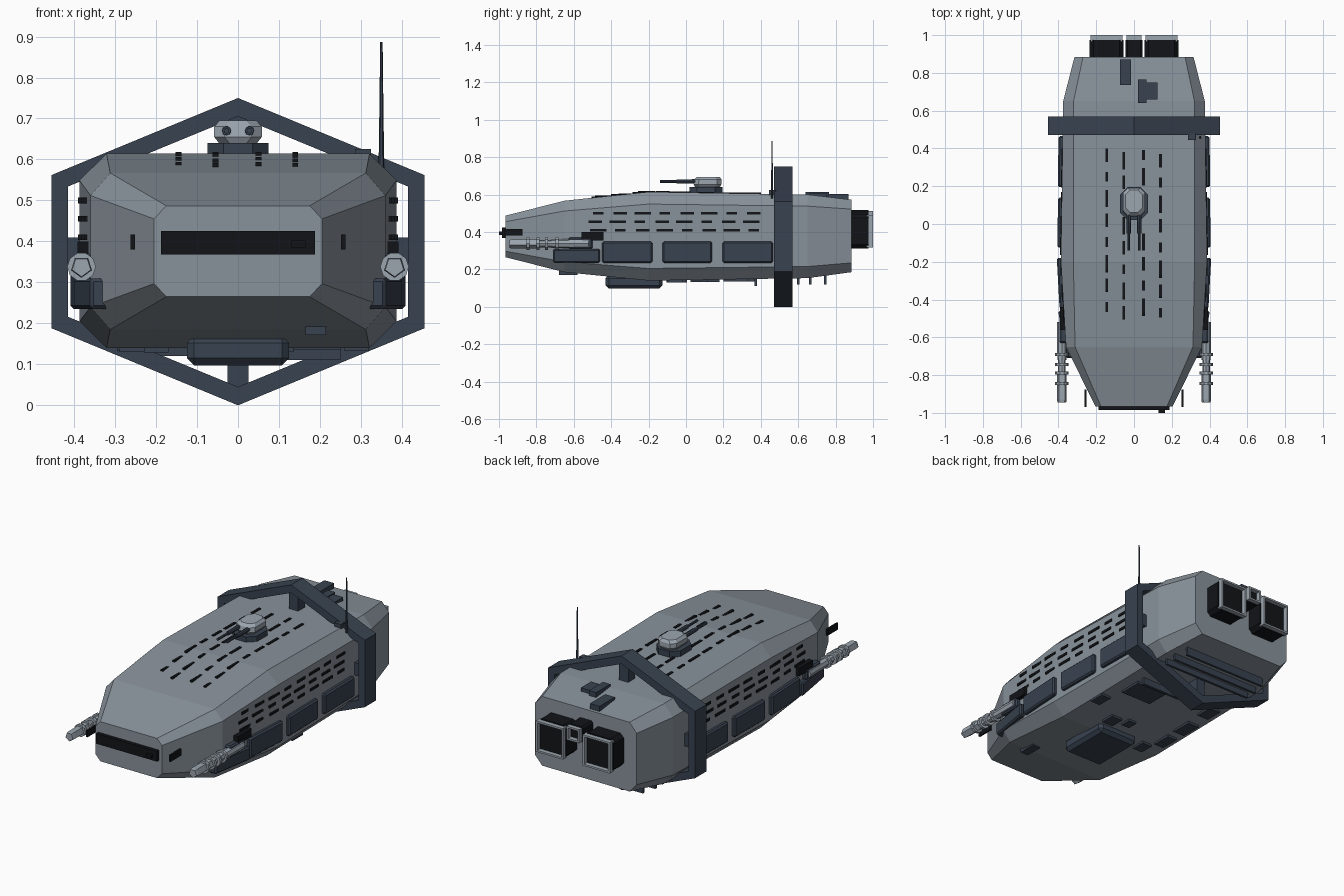
import bpy, bmesh
from math import sin, cos, pi

if "Cube" in bpy.data.objects:
    bpy.data.objects.remove(bpy.data.objects["Cube"])


def material(name, rgb):
    m = bpy.data.materials.new(name)
    m.diffuse_color = (*rgb, 1)
    m.use_nodes = True
    m.node_tree.nodes["Principled BSDF"].inputs["Base Color"].default_value = m.diffuse_color
    return m


HULL = material("hull_grey", (0.25, 0.29, 0.33))
LIGHT = material("light_metal", (0.33, 0.38, 0.43))
DARK = material("dark_blue_grey", (0.04, 0.055, 0.08))
BLACK = material("black", (0.006, 0.007, 0.009))


def finish(name, bm, mat, bevel=0):
    bmesh.ops.recalc_face_normals(bm, faces=bm.faces[:])
    me = bpy.data.meshes.new(name)
    bm.to_mesh(me)
    bm.free()
    me.materials.append(mat)
    ob = bpy.data.objects.new(name, me)
    bpy.context.collection.objects.link(ob)
    if bevel:
        b = ob.modifiers.new("bevel", 'BEVEL')
        b.width, b.segments = bevel, 1
    return ob


def loft(name, sections, mat, closed=False, bevel=0):
    """Skin equal-length loops; cap both ends, or join last to first."""
    bm = bmesh.new()
    rows = [[bm.verts.new(p) for p in s] for s in sections]
    n = len(rows[0])
    pairs = list(zip(rows, rows[1:])) + ([(rows[-1], rows[0])] if closed else [])
    for a, b in pairs:
        for i in range(n):
            j = (i + 1) % n
            bm.faces.new((a[i], a[j], b[j], b[i]))
    if not closed:
        bm.faces.new(rows[0])
        bm.faces.new(rows[-1])
    return finish(name, bm, mat, bevel)


def box(name, x0, x1, y0, y1, z0, z1, mat, bevel=0):
    s = [[(x0, y0, z), (x1, y0, z), (x1, y1, z), (x0, y1, z)] for z in (z0, z1)]
    return loft(name, s, mat, bevel=bevel)


def turned(name, x, z, profile, mat, n=8, phase=0.0):
    """Turned part along y from (y, radius) pairs."""
    s = [[(x + r * cos(2 * pi * i / n + phase), y, z + r * sin(2 * pi * i / n + phase))
          for i in range(n)] for y, r in profile]
    return loft(name, s, mat)


def octagon(x0, x1, z0, z1, cx, cz):
    return [(x0 + cx, z0), (x1 - cx, z0), (x1, z0 + cz), (x1, z1 - cz),
            (x1 - cx, z1), (x0 + cx, z1), (x0, z1 - cz), (x0, z0 + cz)]


def frame(name, outer, inner, y0, y1, mat):
    """Hollow frame in the xz plane, extruded along y."""
    s = [[(x, y, z) for x, z in p] for p, y in
         ((outer, y0), (outer, y1), (inner, y1), (inner, y0))]
    return loft(name, s, mat, closed=True)


# Hull stations: y, half width, top, bottom, chamfer x, chamfer z
ST = [(-0.965, 0.205, 0.487, 0.265, 0.03, 0.032),
      (-0.65, 0.36, 0.567, 0.185, 0.048, 0.055),
      (-0.2, 0.387, 0.614, 0.14, 0.066, 0.065),
      (0.65, 0.375, 0.600, 0.153, 0.055, 0.062),
      (0.885, 0.315, 0.572, 0.185, 0.045, 0.05)]
loft("hull", [[(x, y, z) for x, z in octagon(-w, w, b, t, cx, cz)]
              for y, w, t, b, cx, cz in ST], HULL)


def hull_at(y):
    for a, b in zip(ST, ST[1:]):
        if y <= b[0]:
            k = (y - a[0]) / (b[0] - a[0])
            return [p + (q - p) * k for p, q in zip(a, b)][1:4]
    return ST[-1][1:4]


# Front viewport slit, its lamp, and cheek fins
box("front_slit", -0.188, 0.188, -0.985, -0.955, 0.368, 0.425, BLACK)
box("front_lamp", 0.13, 0.165, -1.0, -0.98, 0.385, 0.402, BLACK)
for s in (-1, 1):
    box("cheek_fin", s * 0.252, s * 0.262, -0.97, -0.875, 0.38, 0.417, BLACK)

# Hexagonal ring with its struts
HEX = [(0, 0.75), (0.455, 0.562), (0.455, 0.188), (0, 0), (-0.455, 0.188), (-0.455, 0.562)]
INN = [(0, 0.705), (0.415, 0.534), (0.415, 0.216), (0, 0.045), (-0.415, 0.216), (-0.415, 0.534)]
frame("hexagonal_ring", HEX, INN, 0.47, 0.57, DARK)
box("ring_strut_top", -0.028, 0.028, 0.49, 0.55, 0.59, 0.71, DARK)
box("ring_strut_bottom", -0.026, 0.026, 0.49, 0.55, 0.04, 0.16, DARK)
for s in (-1, 1):
    box("ring_strut_side", s * 0.37, s * 0.42, 0.49, 0.55, 0.34, 0.41, DARK)

# Engines: chamfered black blocks with a light frame at the nozzle
for name, x0, x1, z0, z1 in (("engine_left", -0.235, -0.055, 0.312, 0.497),
                             ("engine_right", 0.055, 0.235, 0.312, 0.497),
                             ("engine_small", -0.045, 0.045, 0.43, 0.518)):
    c = (x1 - x0) * 0.12
    p = octagon(x0, x1, z0, z1, c, c)
    loft(name, [[(x, y, z) for x, z in p] for y in (0.87, 0.975)], BLACK)
    e, f = 0.006, 0.016
    o = [(x0 + e, z0 + e), (x1 - e, z0 + e), (x1 - e, z1 - e), (x0 + e, z1 - e)]
    i = [(x0 + f, z0 + f), (x1 - f, z0 + f), (x1 - f, z1 - f), (x0 + f, z1 - f)]
    frame(name + "_frame", o, i, 0.965, 1.0, LIGHT)

# Side armour panels following the hull, and side guns
for s in (-1, 1):
    for y0, y1, z1, t in ((-0.71, -0.46, 0.31, 0.03), (-0.45, -0.18, 0.348, 0.022),
                          (-0.125, 0.14, 0.348, 0.02), (0.195, 0.465, 0.348, 0.022)):
        w0, w1 = hull_at(y0)[0], hull_at(y1)[0]
        q = [(w0 - 0.02, y0), (w0 + t, y0), (w1 + t, y1), (w1 - 0.02, y1)]
        loft("side_panel", [[(s * x, y, z) for x, y in q] for z in (0.235, z1)],
             DARK, bevel=0.008)
    gx, gz = s * 0.382, 0.338
    box("gun_bracket", s * 0.325, s * 0.395, -0.63, -0.5, 0.308, 0.37, DARK, 0.008)
    box("gun_housing", s * 0.345, s * 0.392, -0.56, -0.44, 0.355, 0.4, BLACK)
    turned("gun_barrel", gx, gz, [(-0.8, 0.02), (-0.72, 0.02), (-0.72, 0.024), (-0.52, 0.026)], LIGHT)
    turned("gun_muzzle", gx, gz, [(-0.945, 0.024), (-0.93, 0.027), (-0.79, 0.027)], LIGHT, 5, -pi / 2)
    for y in (-0.845, -0.79, -0.745, -0.69):
        turned("gun_collar", gx, gz, [(y - 0.008, 0.035), (y + 0.008, 0.035)], LIGHT, 10)
    # Rows of dark side slits
    for r, z in enumerate((0.5, 0.455, 0.41)):
        for k in range(8):
            y = -0.47 + 0.119 * k - 0.015 * (r % 2)
            h = 0.036 + 0.008 * ((k + r) % 3 - 1)
            w = hull_at(y)[0]
            box("side_slit", s * (w - 0.012), s * (w + 0.005), y - h, y + h,
                z - 0.007, z + 0.007, BLACK)

# Columns of dark roof slits
for c, x in enumerate((-0.145, -0.055, 0.05, 0.14)):
    for k in range(8):
        y = -0.44 + 0.115 * k - 0.03 * (c % 2)
        h = 0.036 + 0.01 * ((k + c) % 3 - 1)
        if abs(x) < 0.08 and 0 < y < 0.22:
            continue
        t = hull_at(y)[1]
        box("roof_slit", x - 0.007, x + 0.007, y - h, y + h, t - 0.012, t + 0.005, BLACK)


# Roof turret
def plan_octagon(w, y0, y1, z, c):
    return [(x, y, z) for x, y in octagon(-w, w, y0, y1, c, c)]


loft("turret_base", [plan_octagon(0.075, 0.02, 0.195, z, 0.04) for z in (0.6, 0.64)], DARK)
loft("turret_head", [plan_octagon(w, a, b, z, 0.025) for w, a, b, z in
                     ((0.045, 0.05, 0.18, 0.638), (0.058, 0.04, 0.19, 0.655),
                      (0.058, 0.045, 0.19, 0.68), (0.045, 0.06, 0.18, 0.695))], LIGHT)
for s in (-1, 1):
    turned("turret_barrel", s * 0.028, 0.67,
           [(-0.14, 0.007), (-0.05, 0.007), (-0.05, 0.011), (0.06, 0.012)], DARK)

# Antenna
loft("antenna", [[(0.35 + r * cos(i * pi / 3), 0.46 + r * sin(i * pi / 3), z) for i in range(6)]
                 for z, r in ((0.58, 0.007), (0.72, 0.005), (0.887, 0.003))], DARK)
box("antenna_base", 0.285, 0.325, 0.445, 0.48, 0.59, 0.625, DARK)

# Rear roof hatches
for x0, x1, y0, y1, z in ((-0.075, -0.015, 0.735, 0.87, 0.603), (0.02, 0.065, 0.64, 0.765, 0.614),
                          (0.06, 0.125, 0.66, 0.75, 0.608)):
    box("roof_hatch", x0, x1, y0, y1, 0.565, z, DARK)

# Belly pod, hatches and cross bars
box("belly_pod", -0.125, 0.125, -0.43, -0.125, 0.097, 0.17, DARK, 0.018)
for x, y, w, l in ((0.19, -0.63, 0.025, 0.05), (0.29, 0.07, 0.03, 0.045), (0.1, -0.06, 0.035, 0.04),
                   (0.01, -0.03, 0.025, 0.03), (-0.2, -0.17, 0.03, 0.04), (-0.26, -0.05, 0.03, 0.055),
                   (-0.26, 0.12, 0.035, 0.06), (-0.25, 0.32, 0.035, 0.05)):
    b = hull_at(y)[2]
    box("belly_hatch", x - w, x + w, y - l, y + l, b - 0.012, b + 0.02, DARK)
for y, w in ((0.6, 0.28), (0.665, 0.28), (0.745, 0.26)):
    box("belly_bar", -w, w, y - 0.007, y + 0.007, 0.12, 0.18, DARK)
box("belly_bar_front", 0.0, 0.25, 0.365, 0.38, 0.11, 0.16, DARK)
box("belly_plate", 0.06, 0.25, 0.2, 0.33, 0.135, 0.16, DARK)
